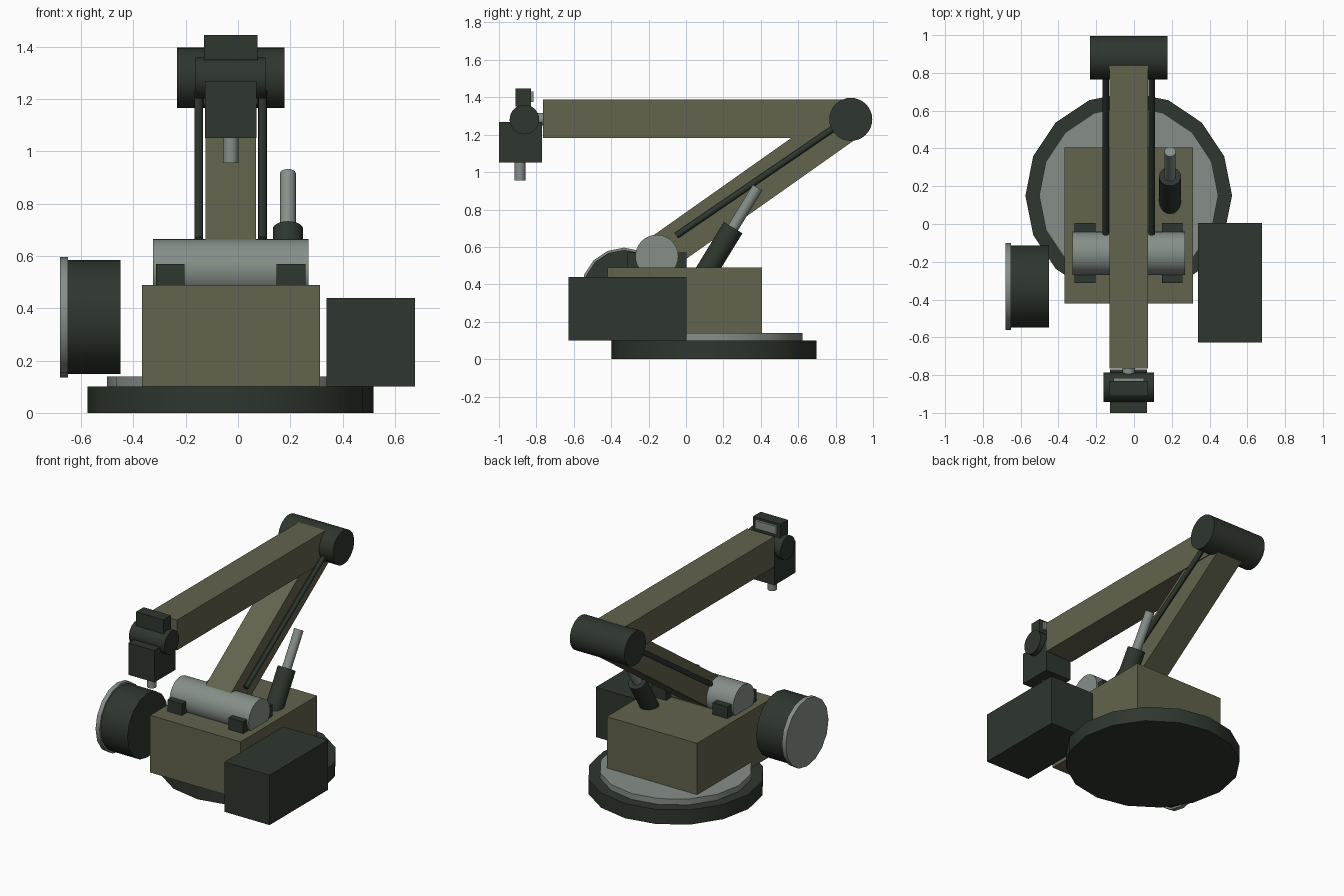
import bpy, math
from mathutils import Vector

if "Cube" in bpy.data.objects:
    bpy.data.objects.remove(bpy.data.objects["Cube"])


def material(name, rgb):
    lin = [((c / 255 + 0.055) / 1.055) ** 2.4 for c in rgb]
    m = bpy.data.materials.new(name)
    m.diffuse_color = (*lin, 1)
    m.use_nodes = True
    m.node_tree.nodes["Principled BSDF"].inputs["Base Color"].default_value = m.diffuse_color
    return m


OLIVE = material("olive paint", (98, 99, 77))
DARK = material("dark green", (46, 54, 46))
GREY = material("light grey metal", (134, 143, 137))
CX = -0.028  # centre line of the arm


def box(name, mat, x, y, z):
    """Box from (min, max) ranges."""
    r = (x, y, z)
    bpy.ops.mesh.primitive_cube_add(size=1, location=[sum(a) / 2 for a in r])
    ob = bpy.context.object
    ob.scale = [a[1] - a[0] for a in r]
    bpy.ops.object.transform_apply(location=False, rotation=False, scale=True)
    ob.name = name
    ob.data.materials.append(mat)
    return ob


def cyl(name, mat, a, b, r, sides=32):
    """Cylinder between two points."""
    a, b = Vector(a), Vector(b)
    d = b - a
    bpy.ops.mesh.primitive_cylinder_add(vertices=sides, radius=r, depth=d.length, location=(a + b) / 2)
    ob = bpy.context.object
    # the first vertex lies on local +y, kept in the plane of the axis
    ob.rotation_euler = d.to_track_quat('Z', 'Y').to_euler()
    bpy.ops.object.shade_smooth_by_angle(angle=math.radians(30))
    ob.name = name
    ob.data.materials.append(mat)
    return ob


# turntable and body
cyl("base_disc", DARK, (CX, 0.15, 0), (CX, 0.15, 0.1), 0.547, 16)
cyl("turntable_plate", GREY, (CX, 0.15, 0.1), (CX, 0.15, 0.14), 0.474, 16)
box("body", OLIVE, (-0.368, 0.313), (-0.42, 0.406), (0.1, 0.49))
box("side_cabinet", DARK, (0.338, 0.677), (-0.627, 0.004), (0.1, 0.44))

# side motor with end cap
cyl("side_motor", DARK, (-0.651, -0.331, 0.366), (-0.449, -0.331, 0.366), 0.218, 16)
cyl("side_motor_cap", GREY, (-0.681, -0.331, 0.366), (-0.651, -0.331, 0.366), 0.23, 16)

# joints
SHOULDER = Vector((CX, -0.156, 0.55))
ELBOW = Vector((CX, 0.881, 1.282))
WRIST = Vector((CX, -0.864, 1.281))
for name, mat, p, half, r in (("shoulder_drum", GREY, SHOULDER, 0.298, 0.115),
                              ("elbow_drum", DARK, ELBOW, 0.206, 0.115),
                              ("wrist_drum", DARK, WRIST, 0.134, 0.079)):
    cyl(name, mat, p - Vector((half, 0, 0)), p + Vector((half, 0, 0)), r)

# mirrored shoulder brackets and link rods
for s, side in ((-1, "left"), (1, "right")):
    c = CX + s * 0.231
    box(f"shoulder_bracket_{side}", DARK, (c - 0.055, c + 0.055), (-0.312, 0.004), (0.49, 0.57))
    x = CX + s * 0.122
    cyl(f"link_rod_{side}", DARK, (x, -0.052, 0.66), (x, 0.868, 1.288), 0.017, 12)

# lower arm, tilted from shoulder to elbow
d = ELBOW - SHOULDER
arm = box("lower_arm", OLIVE, (-0.097, 0.097), (-d.length / 2, d.length / 2), (-0.102, 0.102))
arm.location = (SHOULDER + ELBOW) / 2
arm.rotation_euler.x = math.atan2(d.z, d.y)

# forearm
box("forearm", OLIVE, (CX - 0.103, CX + 0.103), (-0.764, 0.881), (1.182, 1.388))
cyl("wrist_shaft", GREY, (CX, -0.864, 1.283), (CX, -0.74, 1.283), 0.034, 16)

# hydraulic piston
cyl("piston_sleeve", DARK, (0.191, 0.074, 0.412), (0.191, 0.252, 0.703), 0.058, 24)
cyl("piston_rod", GREY, (0.191, 0.24, 0.684), (0.191, 0.383, 0.917), 0.03, 24)

# hand, tool tip and sensor
box("hand", DARK, (CX - 0.098, CX + 0.098), (-1.0, -0.771), (1.052, 1.269))
cyl("tool_tip", GREY, (CX, -0.888, 0.955), (CX, -0.888, 1.06), 0.029, 24)
box("sensor_box", DARK, (CX - 0.103, CX + 0.103), (-0.911, -0.83), (1.35, 1.446))
box("sensor_window", GREY, (CX - 0.08, CX + 0.08), (-0.83, -0.815), (1.376, 1.431))
